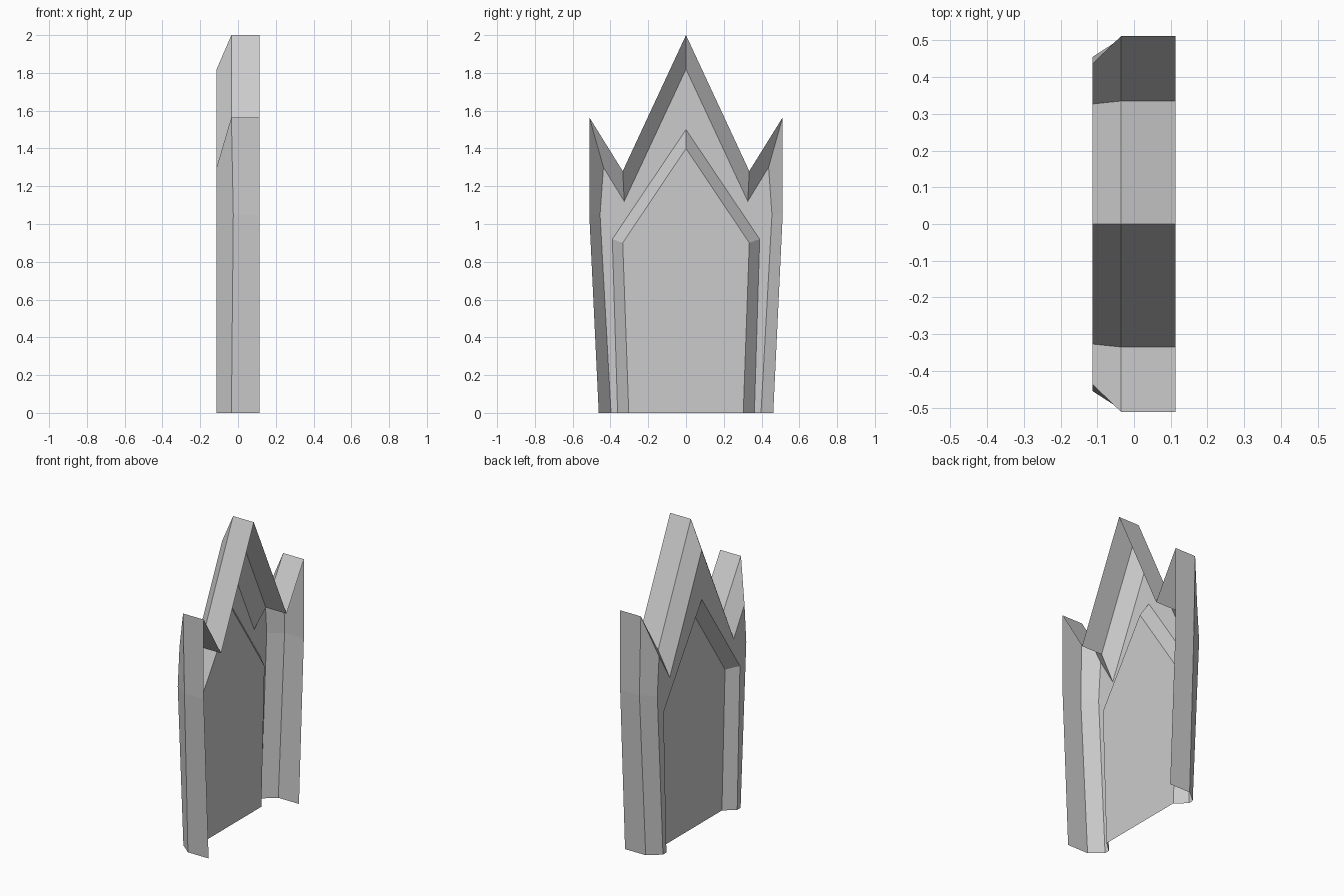
import bpy, bmesh

if "Cube" in bpy.data.objects:
    bpy.data.objects.remove(bpy.data.objects["Cube"])

# Half outlines as (x, y, z), from base up to the centre peak
edge_yz = [(0.462, 0), (0.512, 1.05), (0.512, 1.565), (0.335, 1.28), (0, 2.0)]
edge_x = [-0.035, -0.025, -0.035, -0.035, -0.035]
rim = [(0.113, y, z) for y, z in edge_yz]
edge = [(x, y, z) for x, (y, z) in zip(edge_x, edge_yz)]
face_outer = [(-0.113, y, z) for y, z in
              [(0.397, 0), (0.455, 1.05), (0.437, 1.30), (0.327, 1.12), (0, 1.82)]]
face_inner = [(-0.113, y, z) for y, z in [(0.362, 0), (0.39, 0.92), (0, 1.5)]]
panel_edge = [(-0.045, y, z) for y, z in [(0.303, 0), (0.335, 0.9), (0, 1.4)]]


def half_object(name, strips, polygons):
    """Bridge pairs of outlines, add flat polygons, mirror across y = 0."""
    bm = bmesh.new()
    for a, b in strips:
        for i in range(len(a) - 1):
            bm.faces.new([bm.verts.new(p) for p in (a[i], a[i + 1], b[i + 1], b[i])])
    for poly in polygons:
        bm.faces.new([bm.verts.new(p) for p in poly])
    bmesh.ops.remove_doubles(bm, verts=bm.verts, dist=1e-4)
    bmesh.ops.recalc_face_normals(bm, faces=bm.faces)
    # Show side of the stone points towards -x
    ref = max((f for f in bm.faces), key=lambda f: abs(f.normal.x))
    if ref.normal.x > 0:
        bmesh.ops.reverse_faces(bm, faces=bm.faces)
    mesh = bpy.data.meshes.new(name)
    bm.to_mesh(mesh)
    bm.free()
    obj = bpy.data.objects.new(name, mesh)
    bpy.context.collection.objects.link(obj)
    mirror = obj.modifiers.new("mirror", "MIRROR")
    mirror.use_axis = (False, True, False)
    return obj


# Pointed frame: side walls, sloped bevel, flat face and inner lip
half_object("pointed_frame",
            [(rim, edge), (edge, face_outer), (face_inner, panel_edge)],
            [face_outer + face_inner[::-1]])

# Recessed panel filling the frame
half_object("recessed_panel", [], [panel_edge + [(-0.045, 0, 0)]])
